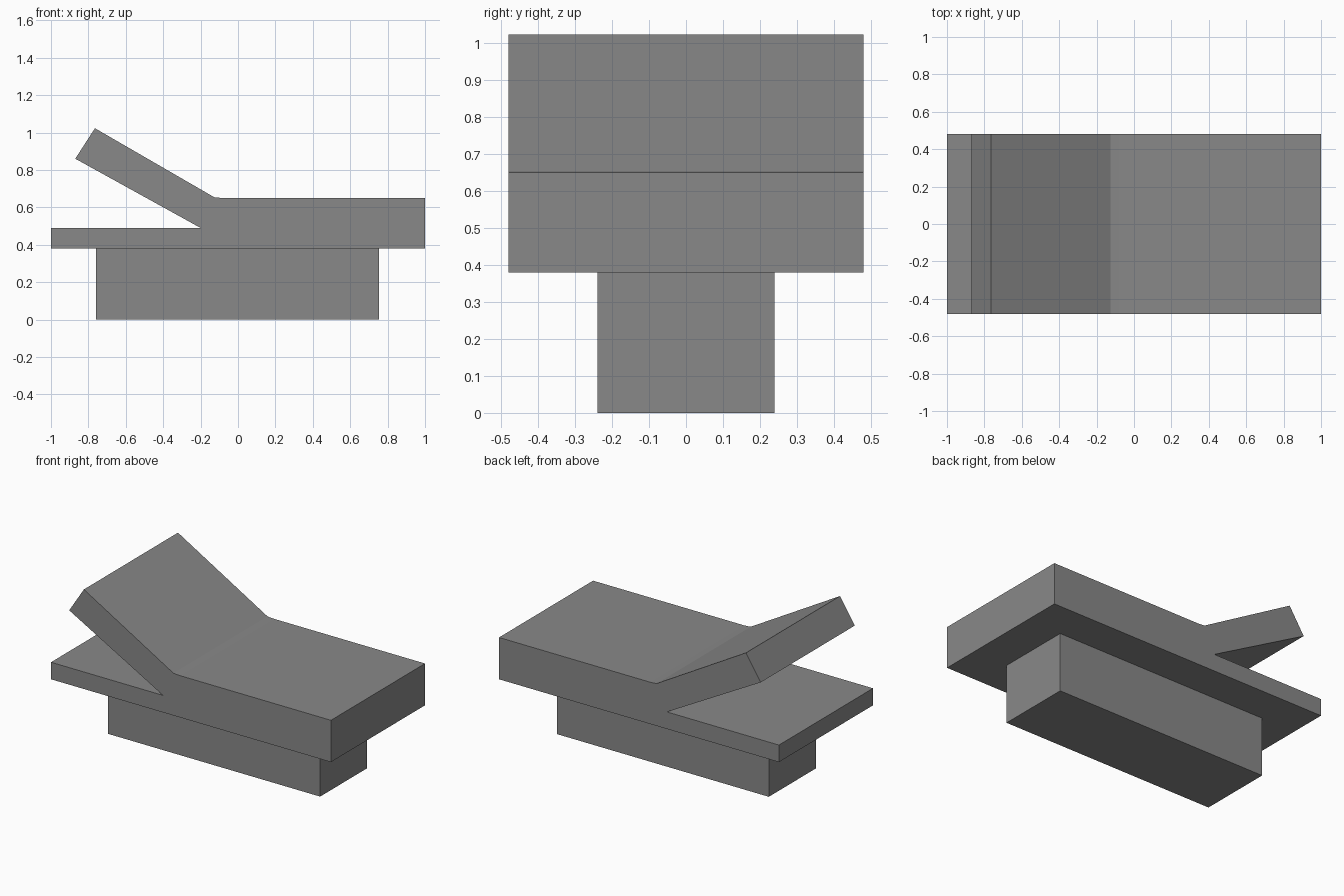
import bpy
import bmesh

if "Cube" in bpy.data.objects:
    bpy.data.objects.remove(bpy.data.objects["Cube"], do_unlink=True)

# Single flat grey
grey = bpy.data.materials.new("mid_grey")
grey.use_nodes = True
colour = (0.25, 0.25, 0.25, 1)
grey.diffuse_color = colour
grey.node_tree.nodes["Principled BSDF"].inputs["Base Color"].default_value = colour


def extrude_profile(name, profile, half_width):
    """Sweep a closed x-z outline across y, centred on y = 0."""
    bm = bmesh.new()
    face = bm.faces.new([bm.verts.new((x, -half_width, z)) for x, z in profile])
    swept = bmesh.ops.extrude_face_region(bm, geom=[face])["geom"]
    verts = [v for v in swept if isinstance(v, bmesh.types.BMVert)]
    bmesh.ops.translate(bm, verts=verts, vec=(0, 2 * half_width, 0))
    bmesh.ops.recalc_face_normals(bm, faces=bm.faces)
    mesh = bpy.data.meshes.new(name)
    bm.to_mesh(mesh)
    bm.free()
    mesh.materials.append(grey)
    obj = bpy.data.objects.new(name, mesh)
    bpy.context.collection.objects.link(obj)
    return obj


# Narrow pedestal under the bed
extrude_profile("pedestal", [(-0.76, 0), (0.755, 0), (0.755, 0.38), (-0.76, 0.38)], 0.24)

# Bed: thin platform, thick seat and raised backrest in one outline
extrude_profile("reclining_bed", [
    (-1, 0.38), (1, 0.38), (1, 0.65),      # underside and foot end
    (-0.08, 0.65), (-0.125, 0.653),        # seat top and hinge
    (-0.765, 1.023), (-0.87, 0.86),        # raised backrest
    (-0.2, 0.49), (-1, 0.49),              # notch and platform top
], 0.48)
